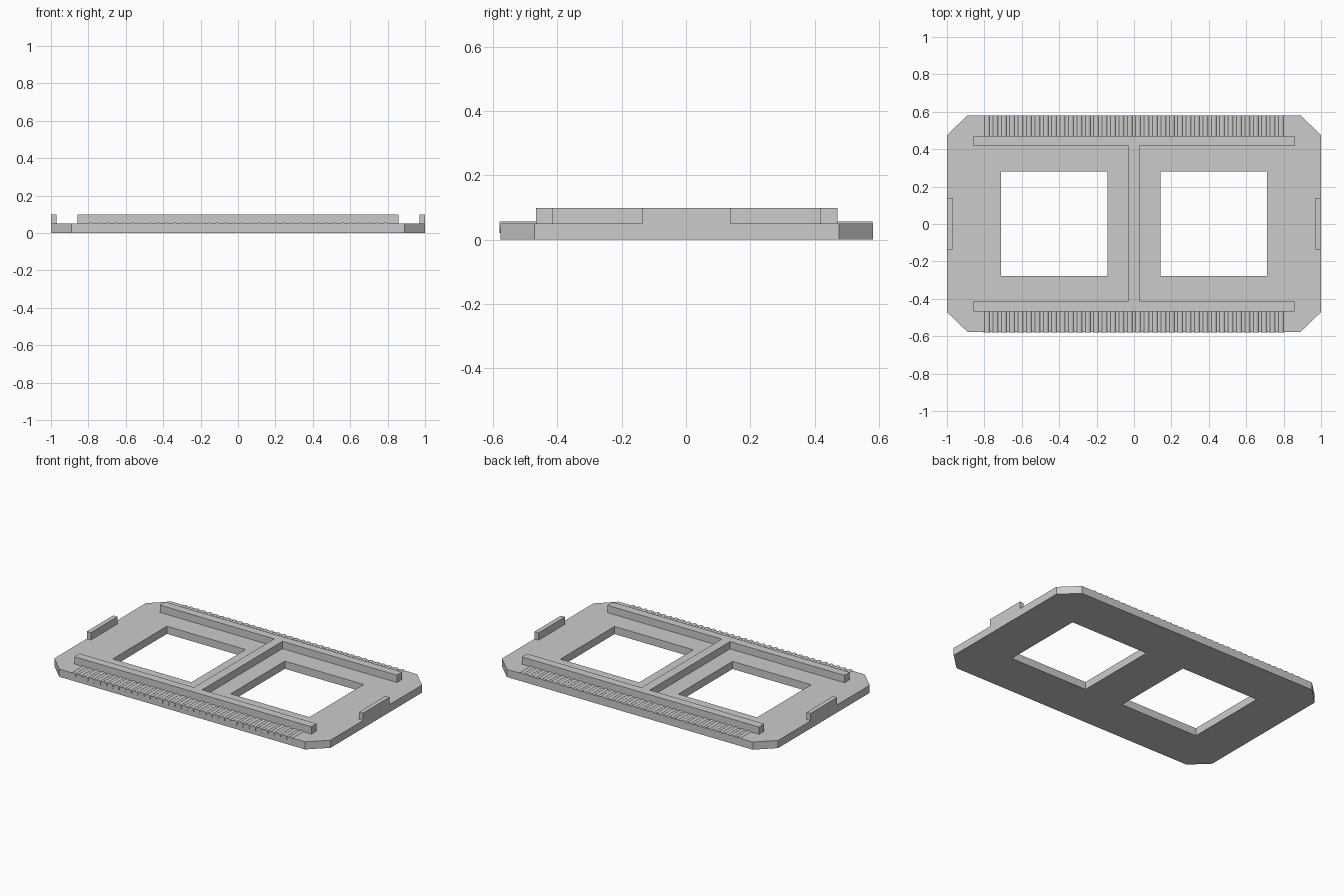
import bpy, bmesh, math
from mathutils import Matrix

if "Cube" in bpy.data.objects:
    bpy.data.objects.remove(bpy.data.objects["Cube"], do_unlink=True)

SHIFT = 0.002      # plate sits slightly back of centre; front contacts overhang
DECK, TOP = 0.05, 0.098

grey = bpy.data.materials.new("plain_grey")
grey.use_nodes = True
colour = (0.6, 0.6, 0.6, 1)
grey.diffuse_color = colour
grey.node_tree.nodes["Principled BSDF"].inputs["Base Color"].default_value = colour


def finish(name, bm):
    mesh = bpy.data.meshes.new(name)
    bm.to_mesh(mesh)
    bm.free()
    mesh.materials.append(grey)
    obj = bpy.data.objects.new(name, mesh)
    bpy.context.collection.objects.link(obj)
    return obj


def extrude_outlines(name, loops, z0, z1):
    """Filled flat outline (inner loops become holes) extruded from z0 to z1."""
    bm = bmesh.new()
    edges = []
    for loop in loops:
        verts = [bm.verts.new((x, y + SHIFT, z0)) for x, y in loop]
        edges += [bm.edges.new((a, b)) for a, b in zip(verts, verts[1:] + verts[:1])]
    bmesh.ops.triangle_fill(bm, edges=edges, use_beauty=True, use_dissolve=False)
    ext = bmesh.ops.extrude_face_region(bm, geom=bm.faces[:], use_keep_orig=True)
    moved = [g for g in ext["geom"] if isinstance(g, bmesh.types.BMVert)]
    bmesh.ops.translate(bm, verts=moved, vec=(0, 0, z1 - z0))
    bmesh.ops.recalc_face_normals(bm, faces=bm.faces[:])
    return finish(name, bm)


def rect(x0, x1, y0, y1):
    return [(x0, y0), (x1, y0), (x1, y1), (x0, y1)]


def four_way(quarter):
    """Mirror a quarter outline (running from +x side to +y side) to a full loop."""
    half = quarter + [(-x, y) for x, y in reversed(quarter)]
    return half + [(-x, -y) for x, y in half]


# Base plate with clipped corners and two square windows
extrude_outlines("base_plate", [
    four_way([(1, 0.473), (0.89, 0.579)]),
    rect(-0.712, -0.142, -0.28, 0.28),
    rect(0.142, 0.712, -0.28, 0.28),
], 0, DECK)

# Two long rails joined by the centre bar
extrude_outlines("rail_frame", [
    four_way([(0.03, 0.415), (0.858, 0.415), (0.858, 0.469)]),
], DECK, TOP)

# End tabs
for side, x in (("left", 0.985), ("right", -0.985)):
    extrude_outlines(side + "_end_tab",
                     [rect(x - 0.015, x + 0.015, -0.137, 0.137)], DECK, TOP)

# Rows of round contacts half sunk in the plate
COUNT, RADIUS = 36, 0.018
PITCH = 1.572 / (COUNT - 1)
for row, y0, y1 in (("front", -0.58, -0.46), ("back", 0.465, 0.58)):
    bm = bmesh.new()
    for i in range(COUNT):
        x = (i - (COUNT - 1) / 2) * PITCH
        place = Matrix.Translation((x, (y0 + y1) / 2, 0.038)) @ Matrix.Rotation(math.pi / 2, 4, "X")
        bmesh.ops.create_cone(bm, cap_ends=True, segments=16, radius1=RADIUS,
                              radius2=RADIUS, depth=y1 - y0, matrix=place)
    contacts = finish(row + "_contacts", bm)
    bpy.context.view_layer.objects.active = contacts
    contacts.select_set(True)
    bpy.ops.object.shade_smooth_by_angle(angle=math.radians(40))
    contacts.select_set(False)
